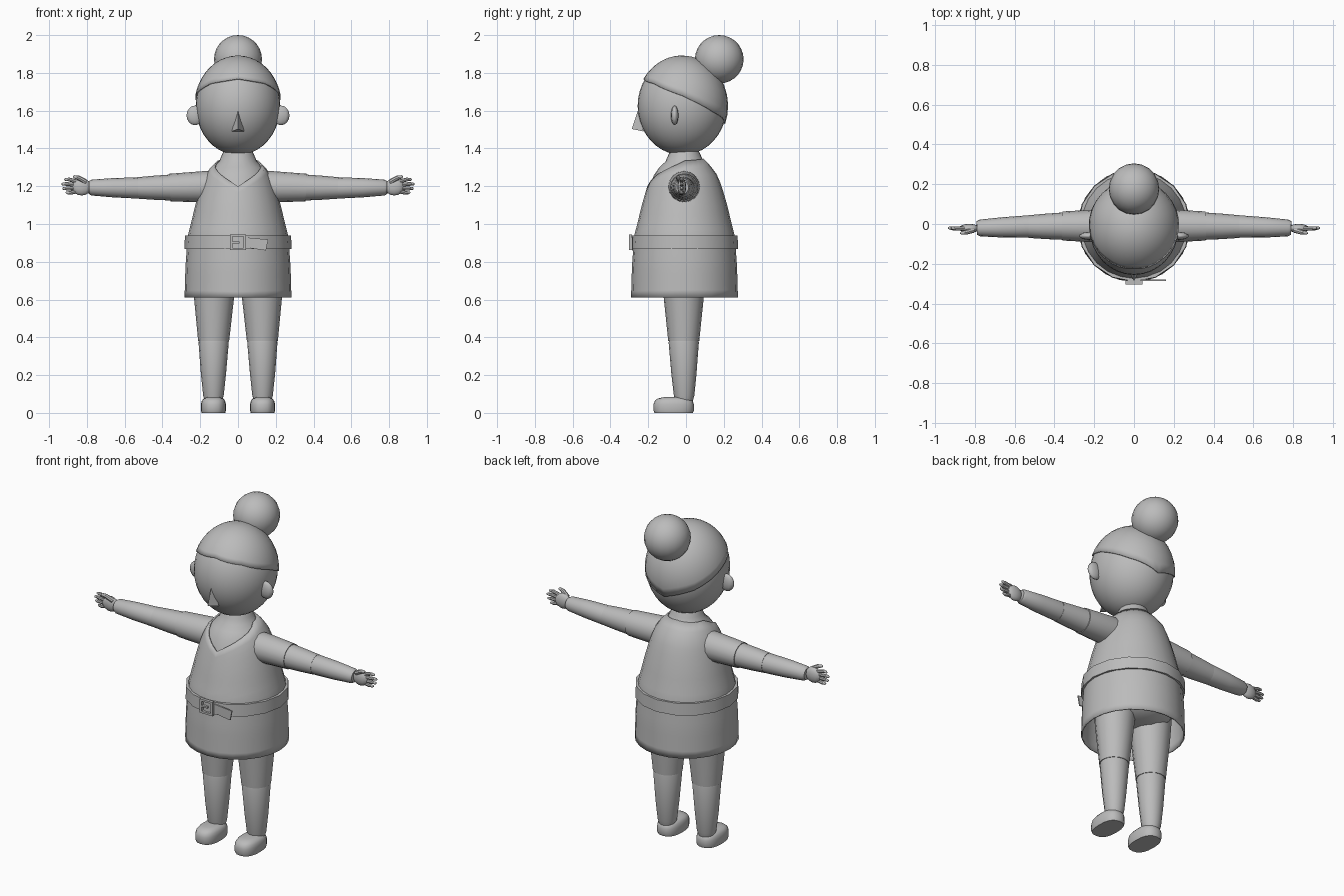
import bpy, bmesh, math
from mathutils import Vector

if "Cube" in bpy.data.objects:
    bpy.data.objects.remove(bpy.data.objects["Cube"])

grey = bpy.data.materials.new("plain grey")
grey.diffuse_color = (0.5, 0.5, 0.5, 1)
grey.use_nodes = True
grey.node_tree.nodes["Principled BSDF"].inputs["Base Color"].default_value = grey.diffuse_color


def finish(name, bm, angle=40):
    bmesh.ops.remove_doubles(bm, verts=bm.verts, dist=1e-5)
    bmesh.ops.recalc_face_normals(bm, faces=bm.faces)
    me = bpy.data.meshes.new(name)
    bm.to_mesh(me)
    bm.free()
    ob = bpy.data.objects.new(name, me)
    bpy.context.collection.objects.link(ob)
    me.materials.append(grey)
    bpy.ops.object.select_all(action='DESELECT')
    ob.select_set(True)
    bpy.context.view_layer.objects.active = ob
    bpy.ops.object.shade_smooth_by_angle(angle=math.radians(angle))
    return ob


def skin(name, fn, n, m, caps=False, angle=40):
    """Closed-round surface: fn(angle index 0..1, row 0..1) gives a point."""
    bm = bmesh.new()
    rows = [[bm.verts.new(fn(i / n, j / m)) for i in range(n)] for j in range(m + 1)]
    for j in range(m):
        for i in range(n):
            k = (i + 1) % n
            bm.faces.new((rows[j][i], rows[j][k], rows[j + 1][k], rows[j + 1][i]))
    if caps:
        bm.faces.new(rows[0][::-1])
        bm.faces.new(rows[-1])
    return finish(name, bm, angle)


def tube(name, pts, n=16):
    """Round tube through (x, y, z, radius) points, capped."""
    axis = (Vector(pts[-1][:3]) - Vector(pts[0][:3])).normalized()
    ref = Vector((0, 1, 0)) if abs(axis.y) < 0.8 else Vector((1, 0, 0))
    u = axis.cross(ref).normalized()
    v = axis.cross(u)

    def fn(a, t):
        p = pts[round(t * (len(pts) - 1))]
        c = a * math.tau
        return Vector(p[:3]) + (u * math.cos(c) + v * math.sin(c)) * p[3]
    return skin(name, fn, n, len(pts) - 1, True)


def ball(name, loc, size, u=24, v=16):
    bm = bmesh.new()
    bmesh.ops.create_uvsphere(bm, u_segments=u, v_segments=v, radius=1)
    for p in bm.verts:
        p.co = Vector((p.co.x * size[0], p.co.y * size[1], p.co.z * size[2])) + Vector(loc)
    return finish(name, bm, 60)


def prism(name, outline, y0, y1):
    """Outline in x, z extruded from y0 to y1."""
    bm = bmesh.new()
    a = [bm.verts.new((x, y0, z)) for x, z in outline]
    b = [bm.verts.new((x, y1, z)) for x, z in outline]
    bm.faces.new(a)
    bm.faces.new(b[::-1])
    for i in range(len(a)):
        k = (i + 1) % len(a)
        bm.faces.new((a[i], b[i], b[k], a[k]))
    return finish(name, bm, 30)


def interp(table, x):
    for (a, p), (b, q) in zip(table, table[1:]):
        if x <= b:
            return p + (q - p) * max(0, (x - a) / (b - a))
    return table[-1][1]


# head, hair cap with a sloping hairline, bun
HC, HR = Vector((0, -0.02, 1.625)), Vector((0.224, 0.236, 0.26))
ball("head", HC, HR, 32, 20)
hairline = [(0, 1.77), (45, 1.745), (90, 1.68), (135, 1.59), (180, 1.53)]


def hair(a, t):
    deg = a * 360
    z = interp(hairline, min(deg, 360 - deg))
    grow = 0.007
    th = t * math.acos((z - HC.z) / (HR.z + grow))
    c = a * math.tau
    return HC + Vector((math.sin(th) * math.sin(c) * (HR.x + grow),
                        -math.sin(th) * math.cos(c) * (HR.y + grow),
                        math.cos(th) * (HR.z + grow)))


sol = skin("hair", hair, 32, 10).modifiers.new("thickness", 'SOLIDIFY')
sol.thickness = 0.008
sol.offset = -1
ball("hair_bun", (0, 0.176, 1.872), (0.127, 0.129, 0.128), 20, 14)

# nose: a wedge pyramid
bm = bmesh.new()
top, tip, l, r = [bm.verts.new(p) for p in
                  ((0, -0.25, 1.615), (0, -0.287, 1.503), (-0.033, -0.225, 1.49), (0.033, -0.225, 1.49))]
for f in ((top, l, tip), (top, tip, r), (tip, l, r), (top, r, l)):
    bm.faces.new(f)
finish("nose", bm, 20)

# garment profile: radius by height
CY = -0.008
profile = [(0.61, 0.283), (0.78, 0.278), (0.94, 0.266), (1.0, 0.25), (1.1, 0.226), (1.2, 0.197),
           (1.26, 0.173), (1.3, 0.145), (1.33, 0.113), (1.36, 0.088), (1.39, 0.06)]
neckline = [(0, 1.2), (25, 1.25), (50, 1.29), (90, 1.335), (180, 1.347)]


def robe(a, t):
    deg = a * 360
    ztop = interp(neckline, min(deg, 360 - deg))
    z = 0.61 + (ztop - 0.61) * t
    r, c = interp(profile, z), a * math.tau
    return (r * math.sin(c), CY - r * math.cos(c), z)


sol = skin("tunic", robe, 24, 18).modifiers.new("thickness", 'SOLIDIFY')
sol.thickness = 0.008
sol.offset = -1

# neck, chest and hips under the tunic
body = [(0, CY, 0.66, 0.1), (0, CY, 0.7, 0.19), (0, CY, 0.78, 0.235)]
body += [(0, CY, z, r - 0.012) for z, r in profile[2:9]]
body += [(0, CY, 1.36, 0.088), (0, CY, 1.4, 0.07)]
tube("body", body, 24)

# belt band
band = [(0.867, 0.27), (0.867, 0.284), (0.938, 0.281), (0.938, 0.262), (0.867, 0.27)]


def belt(a, t):
    z, r = band[round(t * 4)]
    c = a * math.tau
    return (r * math.sin(c), CY - r * math.cos(c), z)


skin("belt", belt, 16, 4)

# buckle frame, prong and loose strap end
for sx in (-1, 1):
    x0, x1 = sorted((sx * 0.03, sx * 0.042))
    prism("buckle_side", [(x0, 0.862), (x1, 0.862), (x1, 0.945), (x0, 0.945)], -0.303, -0.285)
for z in (0.862, 0.933):
    prism("buckle_bar", [(-0.03, z), (0.03, z), (0.03, z + 0.012), (-0.03, z + 0.012)], -0.303, -0.285)
prism("buckle_prong", [(-0.034, 0.898), (0.008, 0.898), (0.008, 0.908), (-0.034, 0.908)], -0.302, -0.288)
prism("belt_end", [(0.03, 0.877), (0.148, 0.86), (0.16, 0.918), (0.03, 0.93)], -0.287, -0.28)

# shoe rings: height, outline scale
rings = [(0, 0.95), (0.012, 1), (0.045, 1), (0.063, 0.94), (0.076, 0.8), (0.083, 0.5)]

for s, side in ((-1, "right"), (1, "left")):
    # ear
    ball(side + "_ear", (s * 0.227, -0.06, 1.575), (0.048, 0.02, 0.052), 10, 8)

    # sleeve, forearm
    tube(side + "_sleeve", [(s * 0.12, -0.01, 1.2, 0.08), (s * 0.18, -0.01, 1.197, 0.083),
                            (s * 0.36, -0.01, 1.193, 0.073)])
    tube(side + "_upper_arm", [(s * 0.3, -0.01, 1.194, 0.072), (s * 0.44, -0.012, 1.192, 0.064),
                               (s * 0.53, -0.013, 1.191, 0.057)])
    tube(side + "_forearm", [(s * 0.5, -0.013, 1.191, 0.054), (s * 0.54, -0.013, 1.191, 0.056),
                             (s * 0.66, -0.017, 1.192, 0.051), (s * 0.775, -0.02, 1.193, 0.042),
                             (s * 0.79, -0.02, 1.193, 0.034)])
    # hand: palm, four fanned fingers, thumb
    ball(side + "_palm", (s * 0.828, -0.022, 1.196), (0.052, 0.023, 0.045), 12, 8)
    for z0, z1, tipx in ((1.222, 1.236, 0.92), (1.206, 1.212, 0.935), (1.19, 1.188, 0.93), (1.174, 1.165, 0.912)):
        tube(side + "_finger", [(s * 0.845, -0.023, z0, 0.011), (s * (tipx - 0.025), -0.022, z1, 0.01),
                                (s * (tipx - 0.005), -0.02, z1, 0.007), (s * tipx, -0.02, z1, 0.003)], 8)
    tube(side + "_thumb", [(s * 0.805, -0.03, 1.222, 0.014), (s * 0.845, -0.042, 1.245, 0.012),
                           (s * 0.868, -0.046, 1.251, 0.008), (s * 0.873, -0.047, 1.252, 0.003)], 8)

    # thigh and shin
    tube(side + "_thigh", [(s * 0.125, -0.012, 0.76, 0.118), (s * 0.127, -0.012, 0.61, 0.106),
                           (s * 0.129, -0.012, 0.38, 0.082)])
    tube(side + "_shin", [(s * 0.129, -0.012, 0.39, 0.076), (s * 0.129, -0.012, 0.372, 0.08),
                          (s * 0.13, -0.011, 0.2, 0.066), (s * 0.13, -0.01, 0.09, 0.054),
                          (s * 0.13, -0.01, 0.06, 0.045)])

    # shoe
    def shoe(a, t, s=s):
        z, k = rings[round(t * 5)]
        c = a * math.tau
        cx, cy = math.cos(c), math.sin(c)
        sq = lambda v: math.copysign(abs(v) ** 0.8, v)
        return (s * 0.13 + 0.066 * k * sq(cx), -0.065 + 0.107 * k * sq(cy), z)
    skin(side + "_shoe", shoe, 20, 5, True)
